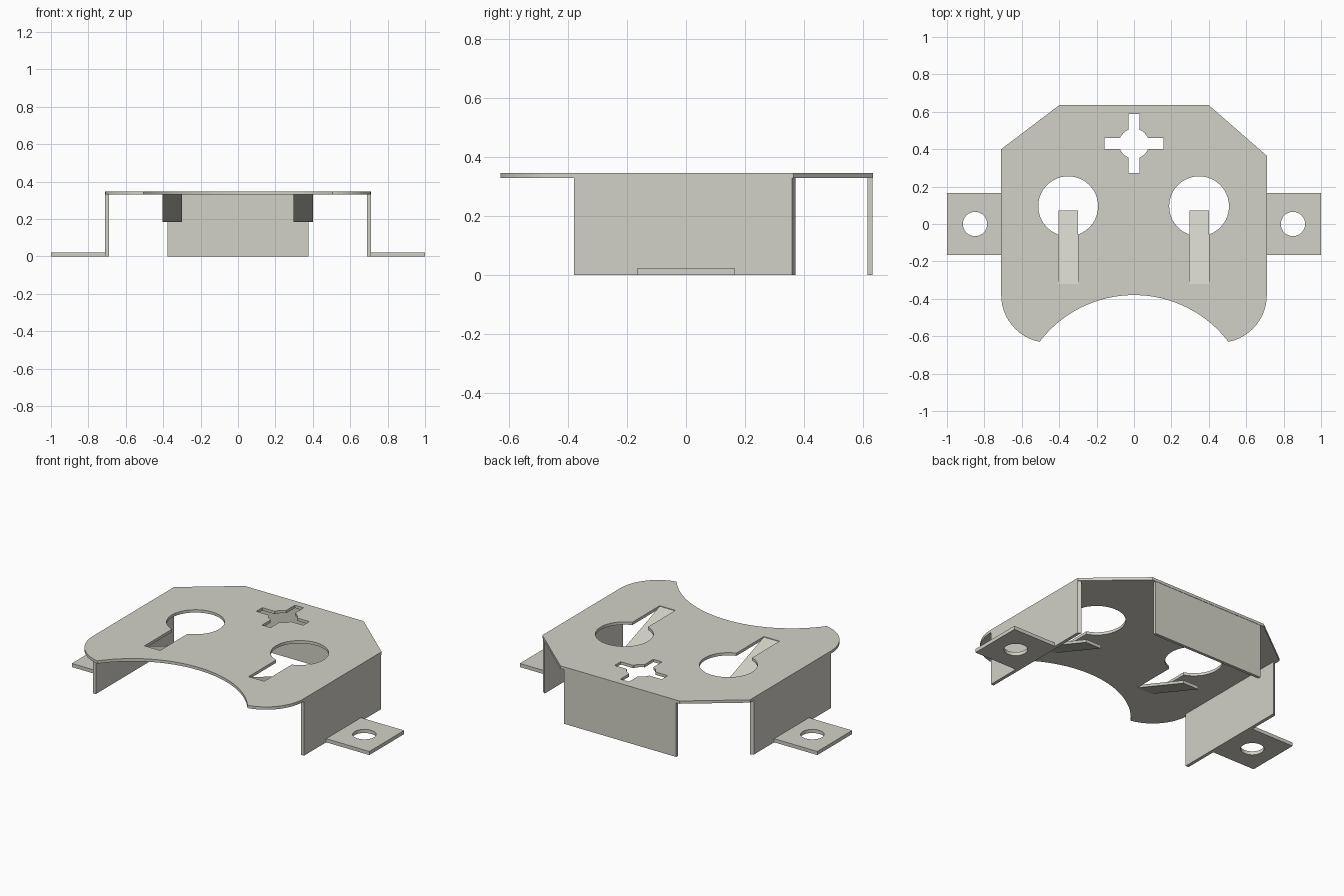
import bpy
from math import sin, cos, radians, degrees, asin, atan2
from mathutils import Matrix

cube = bpy.data.objects.get("Cube")
if cube:
    bpy.data.objects.remove(cube, do_unlink=True)

metal = bpy.data.materials.new("nickel_grey")
metal.use_nodes = True
COLOUR = (0.645, 0.638, 0.572, 1)
metal.diffuse_color = COLOUR
bsdf = next(n for n in metal.node_tree.nodes if n.type == 'BSDF_PRINCIPLED')
bsdf.inputs["Base Color"].default_value = COLOUR


def arc(cx, cy, r, start, end, steps=24):
    """Points along an arc, angles in degrees."""
    angles = [radians(start + (end - start) * i / steps) for i in range(steps + 1)]
    return [(cx + r * cos(a), cy + r * sin(a)) for a in angles]


def circle(cx, cy, r):
    return arc(cx, cy, r, 0, 360, 48)[:-1]


def rect(x0, x1, y0, y1):
    return [(x0, y0), (x1, y0), (x1, y1), (x0, y1)]


def sheet(name, loops, low, high, frame=Matrix()):
    """Extrude an outline (first loop) with holes (other loops) into a mesh."""
    curve = bpy.data.curves.new(name, 'CURVE')
    curve.dimensions = '2D'
    curve.fill_mode = 'BOTH'
    curve.extrude = (high - low) / 2
    for points in loops:
        spline = curve.splines.new('POLY')
        spline.points.add(len(points) - 1)
        for p, (x, y) in zip(spline.points, points):
            p.co = (x, y, 0, 1)
        spline.use_cyclic_u = True
    temp = bpy.data.objects.new(name + "_outline", curve)
    bpy.context.collection.objects.link(temp)
    bpy.context.view_layer.update()
    graph = bpy.context.evaluated_depsgraph_get()
    mesh = bpy.data.meshes.new_from_object(temp.evaluated_get(graph))
    bpy.data.objects.remove(temp, do_unlink=True)
    mesh.transform(frame @ Matrix.Translation((0, 0, (low + high) / 2)))
    for face in mesh.polygons:
        face.use_smooth = False
    mesh.materials.clear()
    mesh.materials.append(metal)
    mesh.name = name
    obj = bpy.data.objects.new(name, mesh)
    bpy.context.collection.objects.link(obj)
    return obj


TOP, UNDER = 0.347, 0.33
HALF = 0.71

# Top plate outline: chamfered back, rounded front lobes, concave front edge
sweep = degrees(atan2(-0.25, 0.05))
bite = degrees(atan2(0.385, 0.505))
outline = [(-0.40, 0.635), (0.40, 0.635), (HALF, 0.365)]
outline += arc(0.455, -0.38, 0.255, 0, sweep, 12)
outline += arc(0, -1.015, 0.635, bite, 180 - bite, 32)[1:-1]
outline += arc(-0.455, -0.38, 0.255, 180 - sweep, 180, 12)
outline += [(-HALF, 0.40)]


# Keyhole: round opening with a slot towards the front
def keyhole(cx):
    half = 0.0525
    gap = degrees(asin(half / 0.16))
    return arc(cx, 0.095, 0.16, gap - 90, 270 - gap, 44) + [
        (cx - half, -0.32), (cx + half, -0.32)]


# Cross-shaped opening with a round centre
cross = []
arm = degrees(asin(0.029 / 0.08))
for turn in range(4):
    a = radians(90 * turn)
    part = [(0.158, -0.029), (0.158, 0.029)] + arc(0, 0, 0.08, arm, 90 - arm, 6)
    cross += [(x * cos(a) - y * sin(a), 0.43 + x * sin(a) + y * cos(a)) for x, y in part]

sheet("top_plate", [outline, keyhole(0.348), keyhole(-0.352), cross], UNDER, TOP)

# Back wall
sheet("back_wall", [rect(-0.377, 0.377, 0.615, 0.633)], 0, UNDER)

# Sloping contact fingers: side profile in y and z, extruded along x
slope = [(-0.33, TOP), (-0.33, UNDER), (0.065, 0.185), (0.071, 0.201)]
along_x = Matrix(((0, 0, 1, 0), (1, 0, 0, 0), (0, 1, 0, 0), (0, 0, 0, 1)))

for side, s, cx in (("left", 1, 0.348), ("right", -1, -0.352)):
    sheet(side + "_contact_finger", [slope], cx - 0.0525, cx + 0.0525, along_x)
    wall = [(s * 0.69, -0.38), (s * HALF, -0.38), (s * HALF, 0.36), (s * 0.69, 0.371)]
    sheet(side + "_wall", [wall], 0, UNDER)
    # Mounting tab with a round hole
    tab = rect(s * HALF, s, -0.167, 0.167)
    sheet(side + "_mounting_tab", [tab, circle(s * 0.85, 0, 0.065)], 0, 0.022)
